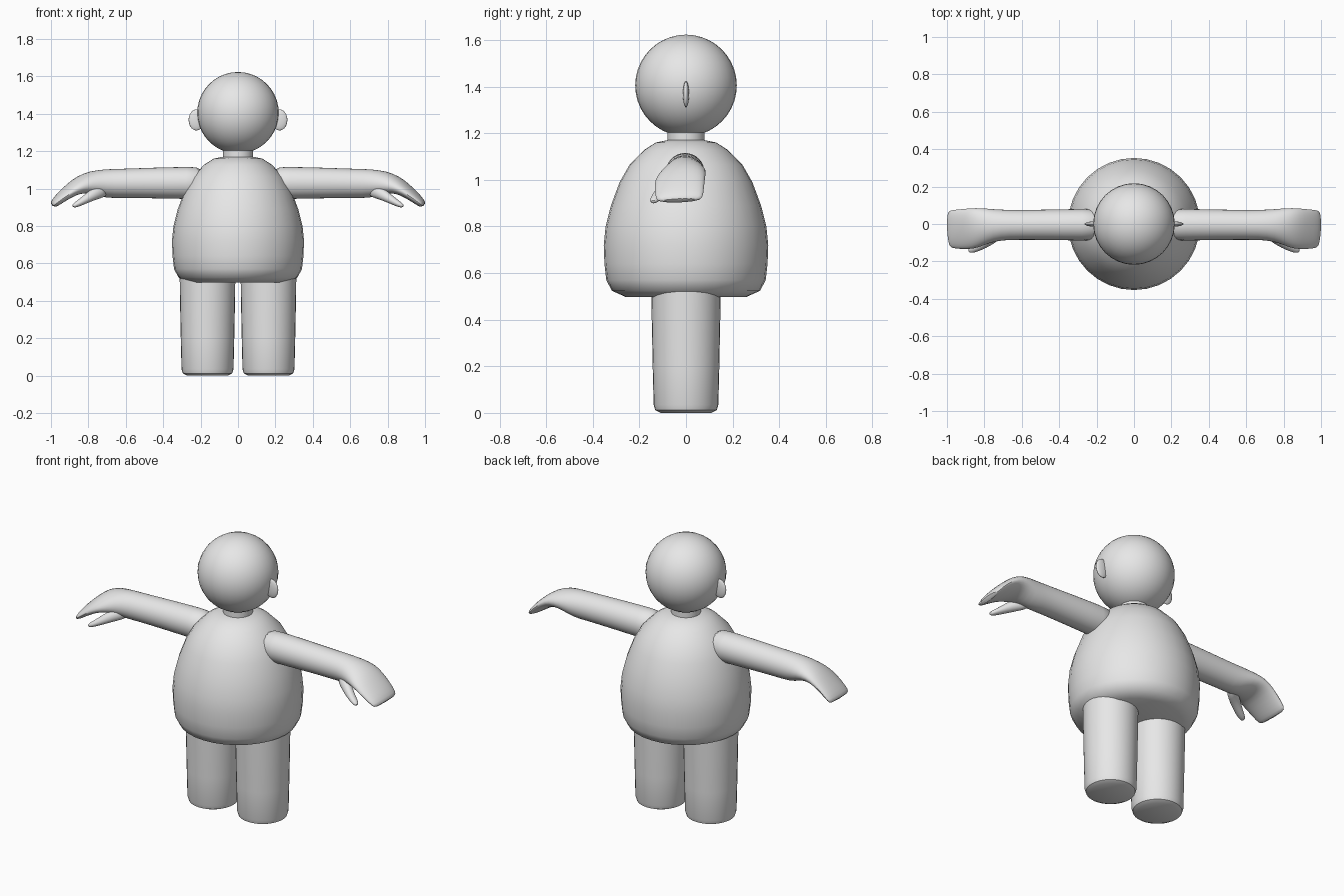
import bpy, bmesh, math
from mathutils import Vector

if "Cube" in bpy.data.objects:
    bpy.data.objects.remove(bpy.data.objects["Cube"])

grey = bpy.data.materials.new("plain grey")
grey.diffuse_color = (0.8, 0.8, 0.8, 1)
grey.use_nodes = True
grey.node_tree.nodes["Principled BSDF"].inputs["Base Color"].default_value = grey.diffuse_color


def finish(name, bm, angle=40):
    bmesh.ops.recalc_face_normals(bm, faces=bm.faces)
    mesh = bpy.data.meshes.new(name)
    bm.to_mesh(mesh)
    bm.free()
    mesh.materials.append(grey)
    obj = bpy.data.objects.new(name, mesh)
    bpy.context.collection.objects.link(obj)
    bpy.ops.object.select_all(action='DESELECT')
    obj.select_set(True)
    bpy.context.view_layer.objects.active = obj
    bpy.ops.object.shade_smooth_by_angle(angle=math.radians(angle))
    return obj


def skin(name, rings, angle=40):
    """Join rings of points into a closed tube with capped ends."""
    bm = bmesh.new()
    loops = [[bm.verts.new(p) for p in ring] for ring in rings]
    for a, b in zip(loops, loops[1:]):
        for i in range(len(a)):
            j = (i + 1) % len(a)
            bm.faces.new((a[i], a[j], b[j], b[i]))
    bm.faces.new(loops[0])
    bm.faces.new(loops[-1])
    return finish(name, bm, angle)


def lathe(name, profile, cx=0, n=32, angle=40):
    turn = [2 * math.pi * i / n for i in range(n)]
    return skin(name, [[(cx + r * math.cos(t), r * math.sin(t), z) for t in turn]
                       for r, z in profile], angle)


def ellipsoid(name, centre, size):
    bm = bmesh.new()
    bmesh.ops.create_uvsphere(bm, u_segments=32, v_segments=20, radius=1)
    for v in bm.verts:
        v.co = Vector([c + s * k for c, s, k in zip(centre, size, v.co)])
    return finish(name, bm)


def limb(name, side, sections, n=16):
    """Sections: x, y, z, half width, half thickness, downward tilt, roll (degrees)."""
    rings = []
    for x, y, z, w, h, tilt, roll in sections:
        a, r = math.radians(tilt), math.radians(roll)
        wide = Vector((0, 1, 0))
        up = Vector((math.sin(a), 0, math.cos(a)))
        u = wide * math.cos(r) + up * math.sin(r)
        v = up * math.cos(r) - wide * math.sin(r)
        ring = []
        for i in range(n):
            t = 2 * math.pi * i / n
            p = Vector((x, y, z)) + u * (w * math.cos(t)) + v * (h * math.sin(t))
            ring.append((side * p.x, p.y, p.z))
        rings.append(ring)
    obj = skin(name, rings, 60)
    sub = obj.modifiers.new("smooth", 'SUBSURF')
    sub.levels = sub.render_levels = 1
    return obj


# Round torso, neck and head
lathe("torso", [(.26, .498), (.318, .524), (.342, .57), (.35, .64), (.353, .72),
                (.345, .80), (.322, .89), (.285, .99), (.242, 1.065), (.18, 1.128),
                (.13, 1.16), (.07, 1.172)], angle=50)
lathe("neck", [(.08, 1.13), (.08, 1.24)])
ellipsoid("head", (0, 0, 1.405), (.218, .218, .218))

for side, label in ((-1, "right"), (1, "left")):
    # Thin ears and straight stubby legs
    ellipsoid(label + "_ear", (side * .222, 0, 1.367), (.042, .013, .056))
    lathe(label + "_leg", [(.108, 0), (.132, .012), (.139, .035), (.143, .2),
                           (.147, .4), (.149, .54)], cx=side * .163)
    # Arm flowing into a drooping mitten hand
    limb(label + "_arm", side, [
        (.18, -.004, 1.03, .086, .088, 0, 0),
        (.26, -.004, 1.03, .087, .088, 0, 0),
        (.45, -.004, 1.03, .083, .084, 0, 0),
        (.62, -.005, 1.028, .081, .079, 0, 0),
        (.71, -.005, 1.026, .083, .080, 4, 0),
        (.78, -.010, 1.030, .095, .066, 14, 8),
        (.84, -.020, 1.022, .110, .048, 28, 9),
        (.89, -.027, .996, .112, .036, 36, 8),
        (.945, -.028, .954, .108, .029, 44, 6),
        (.980, -.028, .922, .103, .023, 50, 4),
        (.992, -.028, .908, .090, .014, 52, 3)])
    # Small hooked thumb
    limb(label + "_thumb", side, [
        (.70, -.035, .995, .035, .036, 10, 0),
        (.75, -.070, .980, .036, .036, 24, 0),
        (.795, -.100, .955, .031, .028, 36, 0),
        (.835, -.122, .930, .026, .020, 38, 0),
        (.868, -.136, .912, .021, .015, 34, 0),
        (.884, -.141, .904, .011, .008, 34, 0)], n=12)
